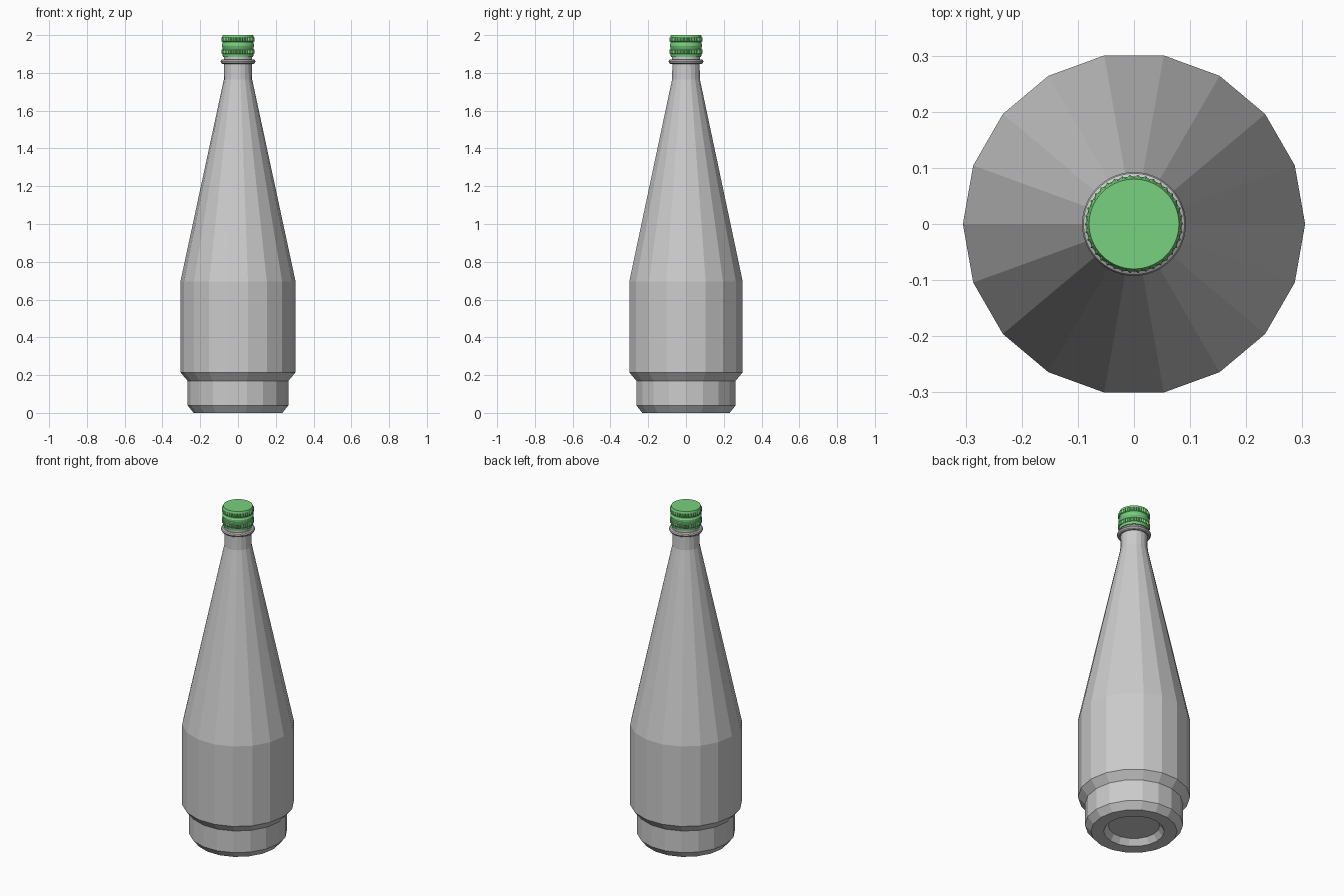
import bpy, bmesh, math

if "Cube" in bpy.data.objects:
    bpy.data.objects.remove(bpy.data.objects["Cube"])


def material(name, rgb):
    m = bpy.data.materials.new(name)
    m.diffuse_color = (*rgb, 1)
    m.use_nodes = True
    m.node_tree.nodes["Principled BSDF"].inputs["Base Color"].default_value = m.diffuse_color
    return m


GREY = material("bottle_grey", (0.6, 0.6, 0.6))
GREEN = material("cap_green", (0.19, 0.64, 0.21))


def lathe(name, profile, sides, mat, smooth=False, loop=False):
    """Spin (radius, z, tooth depth) rows; every other column is cut in by the tooth depth."""
    bm = bmesh.new()
    rings = []
    for r, z, tooth in profile:
        ring = []
        for i in range(sides):
            a = 2 * math.pi * i / sides
            rr = r - (tooth if i % 2 else 0)
            ring.append(bm.verts.new((rr * math.cos(a), rr * math.sin(a), z)))
        rings.append(ring)
    pairs = list(zip(rings, rings[1:]))
    if loop:
        pairs.append((rings[-1], rings[0]))
    else:
        bm.faces.new(rings[0][::-1])
        bm.faces.new(rings[-1])
    for lo, hi in pairs:
        for i in range(sides):
            j = (i + 1) % sides
            bm.faces.new((lo[i], lo[j], hi[j], hi[i]))
    bmesh.ops.recalc_face_normals(bm, faces=bm.faces)
    me = bpy.data.meshes.new(name)
    bm.to_mesh(me)
    bm.free()
    me.materials.append(mat)
    ob = bpy.data.objects.new(name, me)
    bpy.context.collection.objects.link(ob)
    if smooth:
        bpy.ops.object.select_all(action='DESELECT')
        ob.select_set(True)
        bpy.context.view_layer.objects.active = ob
        bpy.ops.object.shade_smooth_by_angle(angle=math.radians(30))
    return ob


# Faceted bottle: recessed underside, stepped foot, straight body, long shoulder, neck
body = [(0.14, 0.035), (0.165, 0.0), (0.235, 0.0), (0.267, 0.04), (0.267, 0.17),
        (0.305, 0.215), (0.305, 0.695), (0.075, 1.765), (0.072, 1.895)]
lathe("bottle_body", [(r, z, 0) for r, z in body], 18, GREY)

# Rounded collar below the cap
collar = [(0.08 + 0.0125 * math.cos(math.pi * k / 5), 1.860 + 0.0125 * math.sin(math.pi * k / 5), 0)
          for k in range(10)]
lathe("neck_collar", collar, 48, GREY, smooth=True, loop=True)
lathe("neck_finish", [(0.074, 1.85, 0), (0.074, 1.90, 0)], 48, GREY, smooth=True)

# Screw cap: two toothed bands around a plain raised ring
T = 0.006
cap = [(0.080, 1.885, 0), (0.082, 1.900, 0), (0.088, 1.903, T), (0.088, 1.922, T),
       (0.081, 1.926, 0), (0.081, 1.934, 0), (0.085, 1.940, 0), (0.085, 1.950, 0),
       (0.081, 1.956, 0), (0.081, 1.964, 0), (0.088, 1.968, T), (0.088, 1.985, T),
       (0.083, 1.989, 0), (0.080, 2.0, 0)]
lathe("screw_cap", cap, 76, GREEN)
